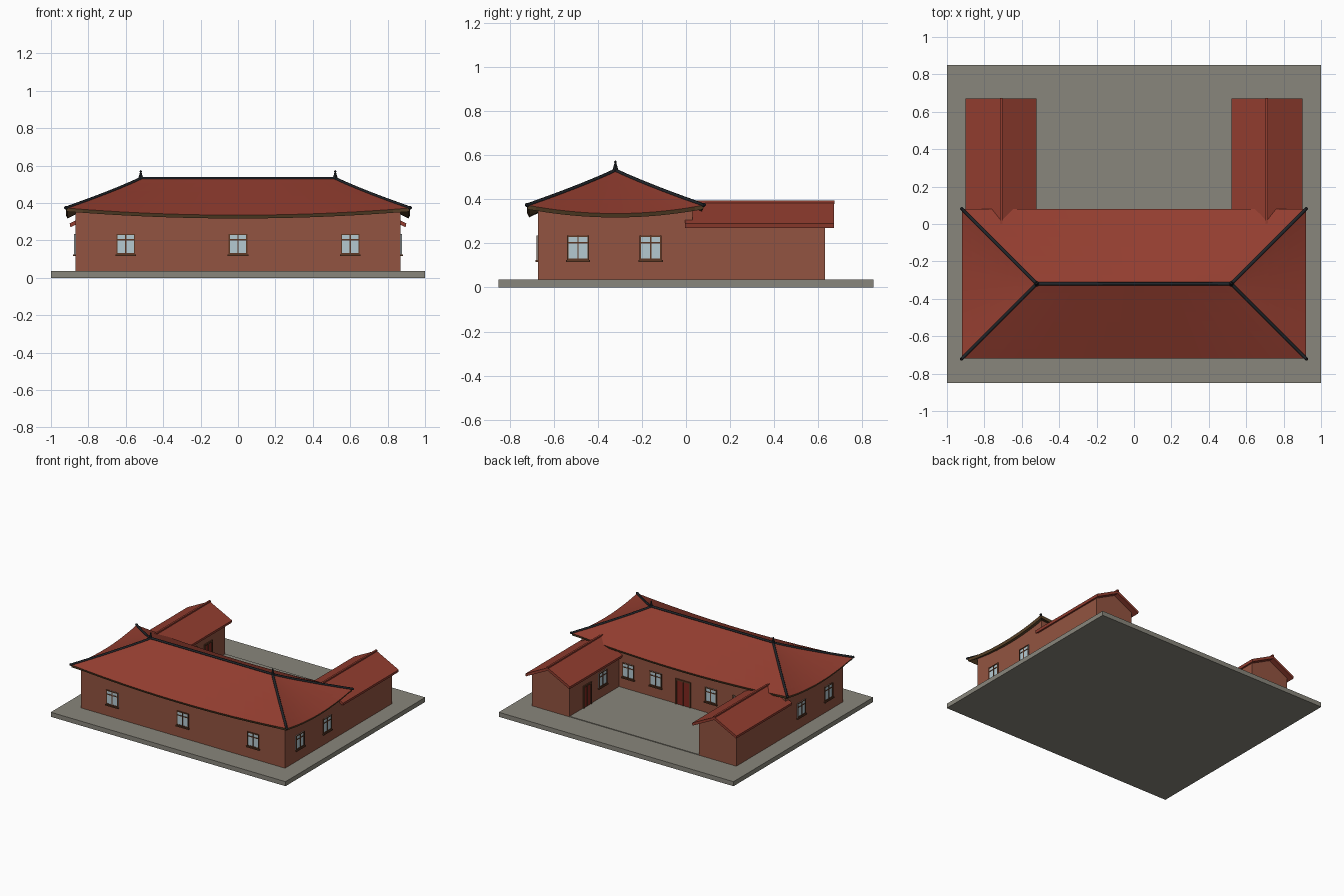
import bpy, bmesh, math
from mathutils import Matrix, Vector

if "Cube" in bpy.data.objects:
    bpy.data.objects.remove(bpy.data.objects["Cube"])


def mat(name, rgb):
    m = bpy.data.materials.new(name)
    m.diffuse_color = (*rgb, 1)
    m.use_nodes = True
    m.node_tree.nodes["Principled BSDF"].inputs["Base Color"].default_value = m.diffuse_color
    return m


STONE = mat("grey stone", (0.25, 0.24, 0.20))
WALL = mat("brick red wall", (0.29, 0.088, 0.052))
ROOF = mat("red roof tile", (0.29, 0.047, 0.029))
RIDGE = mat("dark ridge", (0.015, 0.018, 0.022))
TRIM = mat("eave brown", (0.12, 0.065, 0.026))
FRAME = mat("frame brown", (0.11, 0.040, 0.018))
GLASS = mat("pale blue glass", (0.46, 0.59, 0.64))
DOOR = mat("door red", (0.22, 0.020, 0.014))


def finish(bm, name, mats):
    me = bpy.data.meshes.new(name)
    bm.to_mesh(me)
    bm.free()
    for m in mats:
        me.materials.append(m)
    ob = bpy.data.objects.new(name, me)
    bpy.context.collection.objects.link(ob)
    return ob


def add_box(bm, lo, hi, idx=0, mtx=Matrix()):
    lo, hi = Vector(lo), Vector(hi)
    m = mtx @ Matrix.Translation((lo + hi) / 2) @ Matrix.Diagonal((*(hi - lo), 1))
    vs = bmesh.ops.create_cube(bm, size=1, matrix=m)["verts"]
    for f in {f for v in vs for f in v.link_faces}:
        f.material_index = idx


def box(name, lo, hi, m):
    bm = bmesh.new()
    add_box(bm, lo, hi)
    return finish(bm, name, [m])


def prism(name, profile, y0, y1, m):
    """Extrude an x-z outline along y."""
    bm = bmesh.new()
    f = bm.faces.new([bm.verts.new((x, y0, z)) for x, z in profile])
    r = bmesh.ops.extrude_face_region(bm, geom=[f])
    bmesh.ops.translate(bm, vec=(0, y1 - y0, 0),
                        verts=[v for v in r["geom"] if isinstance(v, bmesh.types.BMVert)])
    bmesh.ops.recalc_face_normals(bm, faces=bm.faces)
    return finish(bm, name, [m])


# ground platform and courtyard paving
box("platform", (-1, -0.85, 0), (1, 0.85, 0.035), STONE)
box("courtyard_paving", (-0.55, 0.02, 0.03), (0.55, 0.63, 0.04), STONE)

# main hall: hipped roof with upswept eaves
CY = -0.32


def hip_ring(s, n=20):
    a, b = 0.92 - 0.4 * s, 0.4 - 0.4 * s
    c = [(-a, -b), (a, -b), (a, b), (-a, b)]
    pts = []
    for k in range(4):
        (x0, y0), (x1, y1) = c[k], c[(k + 1) % 4]
        for i in range(n):
            u = i / n
            lift = 0.038 * (2 * u - 1) ** 2 * (1 - s) ** 1.5
            pts.append(Vector((x0 + (x1 - x0) * u, CY + y0 + (y1 - y0) * u,
                               0.335 + 0.195 * s + lift)))
    return pts


def loft(bm, rings):
    loops = [[bm.verts.new(p) for p in r] for r in rings]
    for lo, hi in zip(loops, loops[1:]):
        for i in range(len(lo)):
            j = (i + 1) % len(lo)
            bm.faces.new((lo[i], lo[j], hi[j], hi[i]))


bm = bmesh.new()
loft(bm, [hip_ring(k / 8) for k in range(9)])
bmesh.ops.remove_doubles(bm, verts=bm.verts, dist=1e-4)
roof = finish(bm, "main_roof", [ROOF, TRIM])
sol = roof.modifiers.new("thickness", "SOLIDIFY")
sol.thickness, sol.offset = 0.02, -1
sol.material_offset = sol.material_offset_rim = 1

# main walls follow the underside of the roof
bm = bmesh.new()
top = [p - Vector((0, 0, 0.01)) for p in hip_ring(0.125)]
loft(bm, [[Vector((p.x, p.y, 0.03)) for p in top], top])
finish(bm, "main_walls", [WALL])


# dark ridge caps
def tube(name, pts, r):
    cu = bpy.data.curves.new(name, "CURVE")
    cu.dimensions = "3D"
    cu.bevel_depth, cu.bevel_resolution, cu.use_fill_caps = r, 1, True
    sp = cu.splines.new("POLY")
    sp.points.add(len(pts) - 1)
    for q, p in zip(sp.points, pts):
        q.co = (*p, 1)
    cu.materials.append(RIDGE)
    bpy.context.collection.objects.link(bpy.data.objects.new(name, cu))


tube("main_ridge", [(-0.52, CY, 0.532), (0.52, CY, 0.532)], 0.009)
for k in range(4):
    hip = [hip_ring(s / 8)[k * 20] for s in range(9)]
    tip = hip[0] + Vector((math.copysign(0.004, hip[0].x),
                           math.copysign(0.004, hip[0].y - CY), 0.005))
    tube(f"hip_ridge_{k}", [tip] + hip, 0.009)

# finials at the ridge ends
for sx in (-1, 1):
    bm = bmesh.new()
    bmesh.ops.create_cone(bm, cap_ends=True, segments=8, radius1=0.014, radius2=0.004,
                          depth=0.035, matrix=Matrix.Translation((sx * 0.52, CY, 0.547)))
    bmesh.ops.create_uvsphere(bm, u_segments=8, v_segments=6, radius=0.006,
                              matrix=Matrix.Translation((sx * 0.52, CY, 0.569)))
    finish(bm, "ridge_finial", [RIDGE])

# side wings with gabled roofs
for sx, side in ((-1, "left"), (1, "right")):
    cx = sx * 0.71
    prism(f"{side}_wing_walls", [(cx - .16, .03), (cx + .16, .03), (cx + .16, .285),
                                 (cx, .37), (cx - .16, .285)], 0.03, 0.63, WALL)
    prism(f"{side}_wing_roof", [(cx - .19, .29), (cx, .386), (cx + .19, .29),
                                (cx + .186, .27), (cx, .364), (cx - .186, .27)],
          -0.005, 0.67, ROOF)
    box(f"{side}_wing_ridge", (cx - .007, 0.0, .378), (cx + .007, .673, .393), ROOF)


# windows and doors: local x along the wall, local -y outwards
def place(x, y, angle):
    return Matrix.Translation((x, y, 0)) @ Matrix.Rotation(math.radians(angle), 4, "Z")


def window(name, x, y, angle):
    m, bm = place(x, y, angle), bmesh.new()
    w, z0, z1, t = 0.05, 0.125, 0.235, 0.007
    add_box(bm, (-w, -.003, z0), (w, .003, z1), 0, m)
    for u, hw in ((-w + t / 2, t / 2), (w - t / 2, t / 2), (0, .003)):
        add_box(bm, (u - hw, -.007, z0), (u + hw, .002, z1), 1, m)
    for z, hh in ((z0 + t / 2, t / 2), (z1 - t / 2, t / 2), (0.203, .003)):
        add_box(bm, (-w, -.0065, z - hh), (w, .002, z + hh), 1, m)
    add_box(bm, (-w - .005, -.012, z0 - .009), (w + .005, .002, z0), 1, m)
    finish(bm, name, [GLASS, FRAME])


def door(name, x, y, angle, w, z1):
    m, bm = place(x, y, angle), bmesh.new()
    add_box(bm, (-w, -.003, .035), (w, .003, z1), 0, m)
    for u, hw in ((-w + .006, .006), (w - .006, .006), (0, .002)):
        add_box(bm, (u - hw, -.008, .035), (u + hw, .002, z1), 1, m)
    add_box(bm, (-w, -.0085, z1 - .012), (w, .002, z1), 1, m)
    finish(bm, name, [DOOR, FRAME])


for x in (-0.6, 0, 0.6):
    window("front_window", x, -0.67, 0)
for x in (-0.47, -0.235, 0.235, 0.47):
    window("courtyard_window", x, 0.03, 180)
door("main_door", 0, 0.03, 180, 0.065, 0.235)
for sx in (-1, 1):
    for y in (-0.49, -0.16):
        window("side_window", sx * 0.87, y, sx * 90)
    window("wing_window", sx * 0.55, 0.23, -sx * 90)
    door("wing_door", sx * 0.55, 0.42, -sx * 90, 0.05, 0.21)
